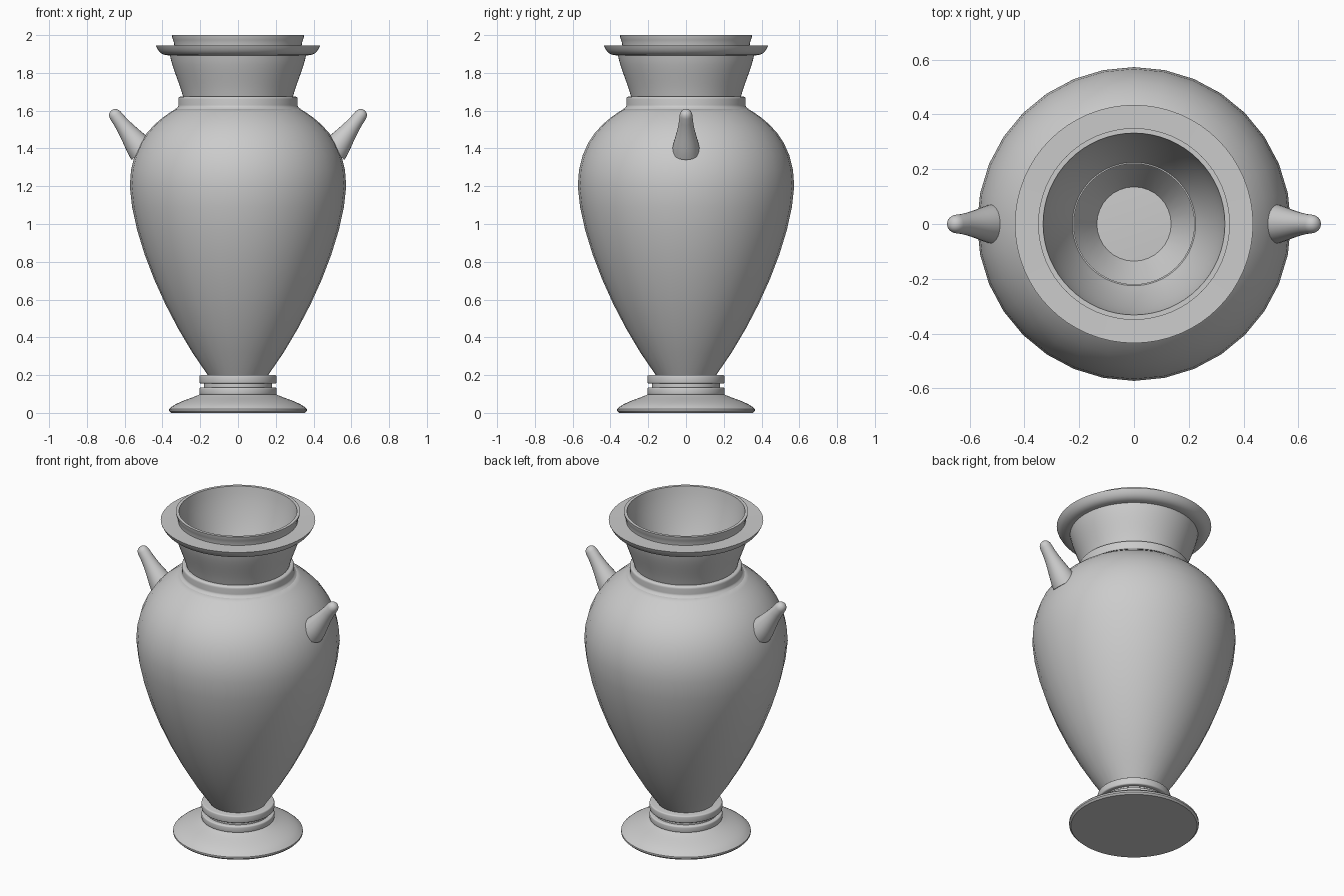
import bpy
import bmesh
from math import radians, tau
from mathutils import Matrix, Vector
from mathutils.geometry import interpolate_bezier

default_cube = bpy.data.objects.get("Cube")
if default_cube:
    bpy.data.objects.remove(default_cube, do_unlink=True)

grey = (0.6, 0.6, 0.6, 1)
clay = bpy.data.materials.new("grey clay")
clay.use_nodes = True
clay.diffuse_color = grey
clay.node_tree.nodes["Principled BSDF"].inputs["Base Color"].default_value = grey


def curve(start, start_handle, end_handle, end, steps=8):
    """Sample a smooth profile of (radius, height) points."""
    points = [Vector((r, z, 0)) for r, z in (start, start_handle, end_handle, end)]
    return [(p.x, p.y) for p in interpolate_bezier(*points, steps + 1)]


def finish(obj, name, angle):
    """Name, colour and smooth a part while keeping its crisp edges."""
    obj.name = obj.data.name = name
    obj.data.materials.append(clay)
    bpy.ops.object.select_all(action="DESELECT")
    obj.select_set(True)
    bpy.context.view_layer.objects.active = obj
    bpy.ops.object.shade_smooth_by_angle(angle=radians(angle))
    return obj


def lathe(name, profile, sides=64, closed=False, angle=40):
    """Spin a profile about the z axis; a closed profile makes a hollow ring."""
    bm = bmesh.new()
    verts = [bm.verts.new((r, 0, z)) for r, z in profile]
    edges = [bm.edges.new(pair) for pair in zip(verts, verts[1:])]
    if closed:
        edges.append(bm.edges.new((verts[-1], verts[0])))
    bmesh.ops.spin(bm, geom=verts + edges, axis=(0, 0, 1), cent=(0, 0, 0),
                   angle=tau, steps=sides, use_merge=False)
    bmesh.ops.remove_doubles(bm, verts=bm.verts[:], dist=0.0001)
    bmesh.ops.recalc_face_normals(bm, faces=bm.faces[:])
    mesh = bpy.data.meshes.new(name)
    bm.to_mesh(mesh)
    bm.free()
    obj = bpy.data.objects.new(name, mesh)
    bpy.context.collection.objects.link(obj)
    return finish(obj, name, angle)


def disc(name, radius, low, high, rounding):
    """Make a solid ring with softened rims."""
    bpy.ops.mesh.primitive_cylinder_add(vertices=64, radius=radius, depth=high - low,
                                        location=(0, 0, (low + high) / 2))
    obj = bpy.context.object
    bm = bmesh.new()
    bm.from_mesh(obj.data)
    rims = [e for e in bm.edges if abs(e.verts[0].co.z - e.verts[1].co.z) < rounding]
    bmesh.ops.bevel(bm, geom=rims, offset=rounding, segments=3, profile=0.5,
                    affect="EDGES")
    bm.to_mesh(obj.data)
    bm.free()
    return finish(obj, name, angle=40)


# Domed foot
foot_dome = curve((.365, .02), (.33, .06), (.23, .08), (.2, .1))
lathe("foot", [(0, 0), (.355, 0), (.365, .01)] + foot_dome + [(0, .1)])

# Stacked rings with a groove between them
disc("lower_foot_ring", radius=.205, low=.095, high=.135, rounding=.008)
disc("foot_groove", radius=.18, low=.125, high=.165, rounding=.002)
disc("upper_foot_ring", radius=.205, low=.155, high=.2, rounding=.008)

# Hollow body swelling to a high shoulder
belly = curve((.16, .2), (.38, .5), (.56, .92), (.573, 1.2))
shoulder = curve((.573, 1.2), (.573, 1.45), (.42, 1.56), (.31, 1.62))
body = lathe("body", [(0, .2)] + belly + shoulder[1:], sides=32)
wall = body.modifiers.new("wall", "SOLIDIFY")
wall.thickness = 0.05
wall.offset = -1

# Collar around the shoulder, with a small fillet at its foot
collar_fillet = curve((.33, 1.61), (.316, 1.62), (.316, 1.625), (.316, 1.63), steps=4)
collar_rim = curve((.316, 1.66), (.316, 1.67), (.312, 1.675), (.3, 1.675), steps=4)
lathe("collar", collar_fillet + collar_rim + [(.22, 1.67), (.22, 1.6)], closed=True)

# Flared neck with a wide brim, an upper lip and a funnel-shaped mouth
neck_outside = curve((.29, 1.67), (.31, 1.75), (.35, 1.83), (.36, 1.893))
brim_underside = curve((.37, 1.893), (.41, 1.893), (.425, 1.92), (.435, 1.945))
lip = curve((.337, 1.943), (.337, 1.97), (.35, 1.98), (.35, 2), steps=4)
mouth = curve((.332, 2), (.32, 1.9), (.27, 1.75), (.22, 1.66))
lathe("neck", neck_outside + brim_underside + lip + mouth, closed=True)

# Tapered handles, flared where they meet the body and rounded at the tip
flare = curve((.074, -.03), (.068, .04), (.04, .1), (.034, .21))
tip = curve((.034, .21), (.03, .235), (.015, .243), (0, .243))
for name, side in (("left_handle", 1), ("right_handle", -1)):
    handle = lathe(name, [(0, -.03)] + flare + tip[1:], sides=24)
    lean = Matrix.Rotation(side * radians(37), 4, "Y")
    handle.data.transform(Matrix.Translation((side * .523, 0, 1.408)) @ lean)
